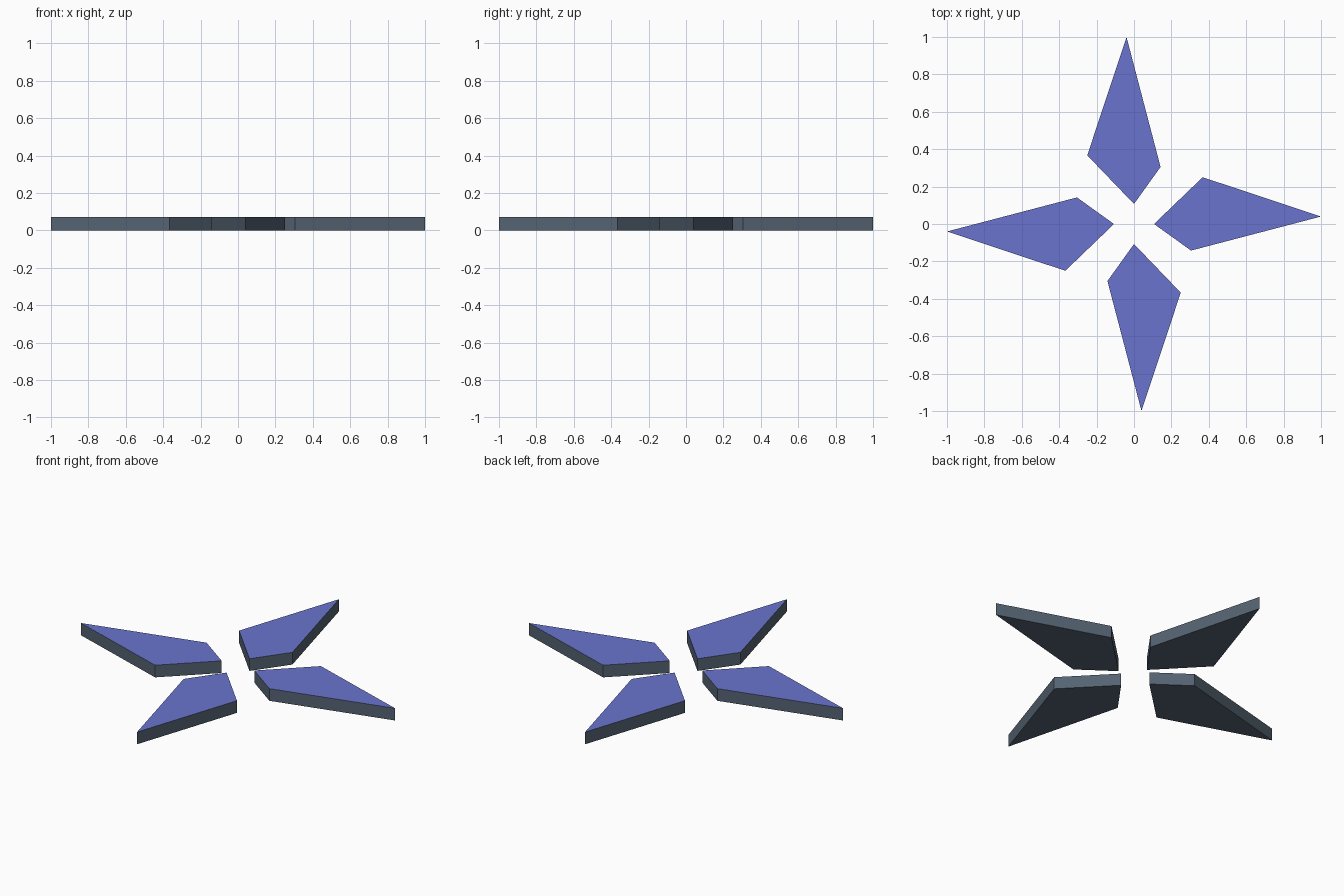
import bpy
import bmesh
from math import pi
from mathutils import Matrix, Vector

if "Cube" in bpy.data.objects:
    bpy.data.objects.remove(bpy.data.objects["Cube"])

THICKNESS = 0.072
# Kite outline of the blade pointing to +x, counter-clockwise
OUTLINE = [(0.107, 0.0), (0.305, -0.142), (1.0, 0.04), (0.367, 0.25)]


def material(name, rgb):
    mat = bpy.data.materials.new(name)
    mat.diffuse_color = (*rgb, 1.0)
    mat.use_nodes = True
    mat.node_tree.nodes["Principled BSDF"].inputs["Base Color"].default_value = mat.diffuse_color
    return mat


slate = material("slate grey", (0.09, 0.125, 0.167))
blue = material("periwinkle blue", (0.143, 0.173, 0.615))


def blade(name, angle):
    """Extruded kite turned about the centre, with a blue top face."""
    bm = bmesh.new()
    turn = Matrix.Rotation(angle, 3, 'Z')
    base = bm.faces.new([bm.verts.new(turn @ Vector((x, y, 0))) for x, y in OUTLINE])
    ext = bmesh.ops.extrude_face_region(bm, geom=[base], use_keep_orig=True)
    top = [g for g in ext["geom"] if isinstance(g, bmesh.types.BMVert)]
    bmesh.ops.translate(bm, verts=top, vec=(0, 0, THICKNESS))
    bmesh.ops.recalc_face_normals(bm, faces=bm.faces)
    bm.normal_update()
    for f in bm.faces:
        f.material_index = 1 if f.normal.z > 0.5 else 0
    mesh = bpy.data.meshes.new(name)
    bm.to_mesh(mesh)
    bm.free()
    mesh.materials.append(slate)
    mesh.materials.append(blue)
    bpy.context.collection.objects.link(bpy.data.objects.new(name, mesh))


# Four blades, a quarter turn apart
for i, side in enumerate(("right", "back", "left", "front")):
    blade(f"{side}_blade", i * pi / 2)
